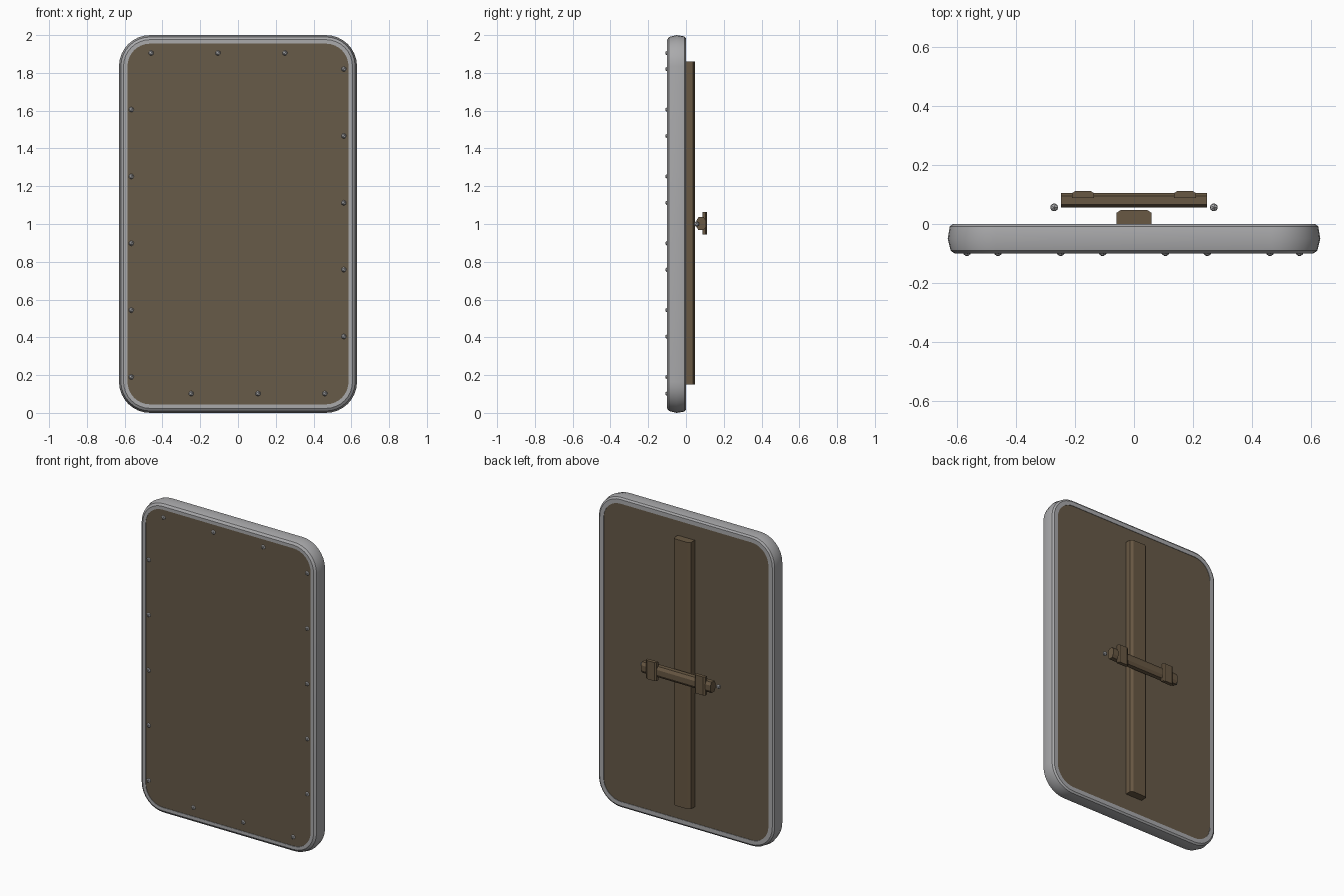
import bpy, bmesh
from math import sin, cos, pi
from mathutils import Matrix, Vector

cube = bpy.data.objects.get("Cube")
if cube:
    bpy.data.objects.remove(cube, do_unlink=True)


def material(name, color):
    m = bpy.data.materials.new(name)
    m.use_nodes = True
    m.diffuse_color = (*color, 1)
    m.node_tree.nodes["Principled BSDF"].inputs["Base Color"].default_value = (*color, 1)
    return m


STEEL = material("grey steel", (0.40, 0.40, 0.41))
BOARD = material("dull brown board", (0.135, 0.103, 0.065))
WOOD = material("warm brown wood", (0.14, 0.098, 0.056))


def finish(name, bm, mat, smooth=None):
    bmesh.ops.recalc_face_normals(bm, faces=bm.faces)
    mesh = bpy.data.meshes.new(name)
    bm.to_mesh(mesh)
    bm.free()
    mesh.materials.append(mat)
    ob = bpy.data.objects.new(name, mesh)
    bpy.context.collection.objects.link(ob)
    if smooth:
        bpy.ops.object.select_all(action="DESELECT")
        ob.select_set(True)
        bpy.context.view_layer.objects.active = ob
        bpy.ops.object.shade_smooth_by_angle(angle=smooth)
    return ob


def outline(bm, inset, y, steps=8):
    """Rounded rectangle of vertices in the XZ plane."""
    radius = 0.165 - inset
    verts = []
    for i, (sx, sz) in enumerate([(1, 1), (-1, 1), (-1, -1), (1, -1)]):
        for k in range(steps + 1):
            a = (i + k / steps) * pi / 2
            verts.append(bm.verts.new((sx * 0.465 + radius * cos(a), y,
                                       1 + sz * 0.835 + radius * sin(a))))
    return verts


def bridge(bm, a, b):
    for i in range(len(a)):
        j = (i + 1) % len(a)
        bm.faces.new((a[i], a[j], b[j], b[i]))


def extrude_profile(name, points, axis, start, end, mat):
    """Prism from a cross-section; axis 0 takes (y, z), axis 2 takes (x, y)."""
    bm = bmesh.new()
    rings = []
    for t in (start, end):
        rings.append([bm.verts.new((t, p, q) if axis == 0 else (p, q, t))
                      for p, q in points])
    bridge(bm, *rings)
    for ring in rings:
        bm.faces.new(ring)
    return finish(name, bm, mat)


# Metal rim: cross-section of (inset, y) swept around the outline
section = [(0.045, -0.1), (0.024, -0.1), (0.01, -0.09), (0, -0.05),
           (0.007, -0.008), (0.018, 0), (0.045, 0)]
bm = bmesh.new()
loops = [outline(bm, *p) for p in section]
for i, loop in enumerate(loops):
    bridge(bm, loop, loops[(i + 1) % len(loops)])
finish("rim", bm, STEEL, smooth=0.5)

# Board filling the rim
bm = bmesh.new()
front, back = outline(bm, 0.044, -0.097), outline(bm, 0.044, -0.003)
bridge(bm, front, back)
bm.faces.new(front)
bm.faces.new(back)
finish("board", bm, BOARD)


def knob(name, x, y, z, radius):
    bm = bmesh.new()
    bmesh.ops.create_icosphere(bm, subdivisions=1, radius=radius,
                               matrix=Matrix.Translation(Vector((x, y, z))))
    finish(name, bm, STEEL)


# Studs evenly spaced along each edge of the front
PITCH = 0.354
studs = [(-0.46 + PITCH * i, 1.905) for i in range(3)]
studs += [(0.56, 1.82 - PITCH * i) for i in range(5)]
studs += [(0.46 - PITCH * i, 0.102) for i in range(3)]
studs += [(-0.565, 0.19 + PITCH * i) for i in range(5)]
for i, (x, z) in enumerate(studs):
    knob(f"stud_{i + 1}", x, -0.094, z, 0.016)

# Upright brace on the back
extrude_profile("back_brace", [(-0.06, -0.005), (0.06, -0.005), (0.06, 0.037),
                               (0.045, 0.047), (-0.045, 0.047), (-0.06, 0.037)],
                2, 0.15, 1.86, WOOD)

# Handle bar: rounded towards the board
extrude_profile("handle_bar", [(0.055, 0.985), (0.055, 1.018), (0.066, 1.036),
                               (0.094, 1.036), (0.105, 1.018), (0.105, 0.985),
                               (0.094, 0.967), (0.066, 0.967)],
                0, -0.247, 0.247, WOOD)

# Clasps over the bar and end pins
for side, s in (("left", 1), ("right", -1)):
    extrude_profile(f"{side}_clasp", [(s * 0.135, 0.088), (s * 0.21, 0.088),
                                      (s * 0.21, 0.104), (s * 0.2, 0.111),
                                      (s * 0.145, 0.111), (s * 0.135, 0.104)],
                    2, 0.945, 1.063, WOOD)
    knob(f"{side}_pin", s * 0.27, 0.056, 1.0, 0.015)
